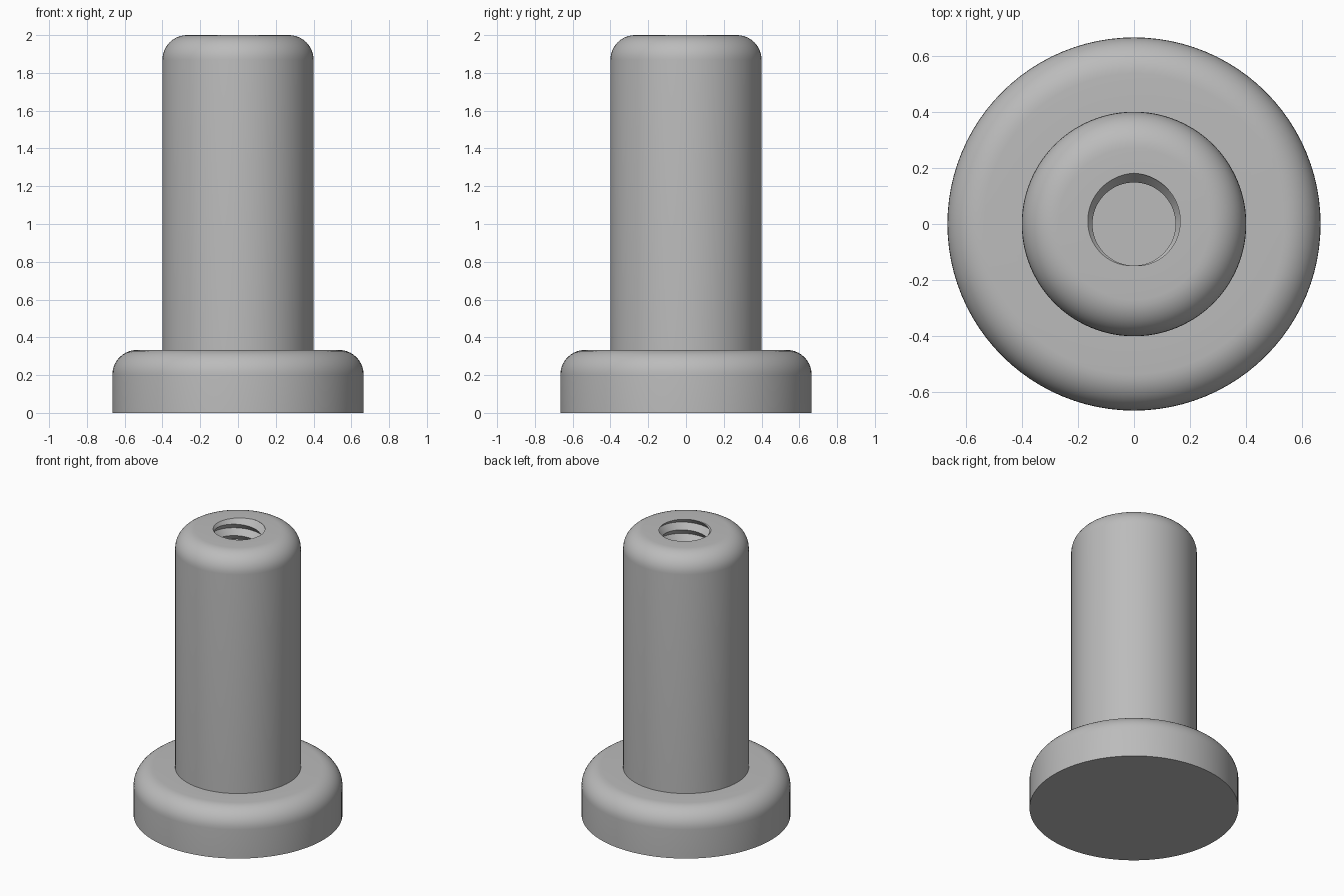
import bpy
import bmesh
from math import pi, sin, cos, floor, radians

cube = bpy.data.objects.get("Cube")
if cube:
    bpy.data.objects.remove(cube)

SEGMENTS = 96
TOP, HEAD_TOP = 2.0, 0.333
HEAD_R, SHANK_R, FILLET = 0.665, 0.4, 0.13
HOLE_FLOOR, PITCH, STEPS = 0.8, 0.08, 6
CREST_R, ROOT_R = 0.148, 0.181


def rounded_edge(radius, top):
    """Quarter-circle fillet from the side wall up to the flat top."""
    arc = [i * pi / 20 for i in range(11)]
    return [(radius - FILLET + FILLET * cos(a), top - FILLET + FILLET * sin(a)) for a in arc]


def thread_radius(z, angle):
    """V-shaped right-hand thread."""
    turn = (z - TOP) / PITCH - (angle - pi / 2) / (2 * pi)
    wave = abs((turn - floor(turn)) * 2 - 1)
    return CREST_R + (ROOT_R - CREST_R) * wave


def ring(radius, z):
    return lambda angle: (radius, z)


def thread_row(start):
    def point(angle):
        z = start + PITCH * (angle - pi / 2) / (2 * pi)
        z = max(HOLE_FLOOR, min(TOP, z))
        return thread_radius(z, angle), z
    return point


# Rows run from the base centre, over the outside, then down the hole
profile = [(0, 0), (HEAD_R, 0)]
profile += rounded_edge(HEAD_R, HEAD_TOP)
profile += [(SHANK_R, HEAD_TOP)]
profile += rounded_edge(SHANK_R, TOP)
rows = [ring(r, z) for r, z in profile]
count = int((TOP - HOLE_FLOOR) / PITCH + 2) * STEPS
rows += [thread_row(TOP + PITCH - i * PITCH / STEPS) for i in range(count + STEPS)]
rows += [ring(0, HOLE_FLOOR)]

bm = bmesh.new()
grid = []
for row in rows:
    line = []
    for j in range(SEGMENTS + 1):
        angle = 2 * pi * j / SEGMENTS
        r, z = row(angle)
        line.append(bm.verts.new((r * cos(angle), r * sin(angle), z)))
    grid.append(line)
for low, high in zip(grid, grid[1:]):
    for j in range(SEGMENTS):
        bm.faces.new((low[j], low[j + 1], high[j + 1], high[j]))
bmesh.ops.remove_doubles(bm, verts=bm.verts[:], dist=0.00005)
bmesh.ops.recalc_face_normals(bm, faces=bm.faces[:])

mesh = bpy.data.meshes.new("threaded_standoff")
bm.to_mesh(mesh)
bm.free()
standoff = bpy.data.objects.new("threaded_standoff", mesh)
bpy.context.collection.objects.link(standoff)

# Plain metal colour
metal = bpy.data.materials.new("grey_metal")
metal.use_nodes = True
grey = (0.5, 0.5, 0.5, 1)
metal.diffuse_color = grey
metal.node_tree.nodes["Principled BSDF"].inputs["Base Color"].default_value = grey
mesh.materials.append(metal)

# Smooth the curves, keep the rims and thread edges sharp
bpy.context.view_layer.objects.active = standoff
standoff.select_set(True)
bpy.ops.object.shade_smooth_by_angle(angle=radians(30))
